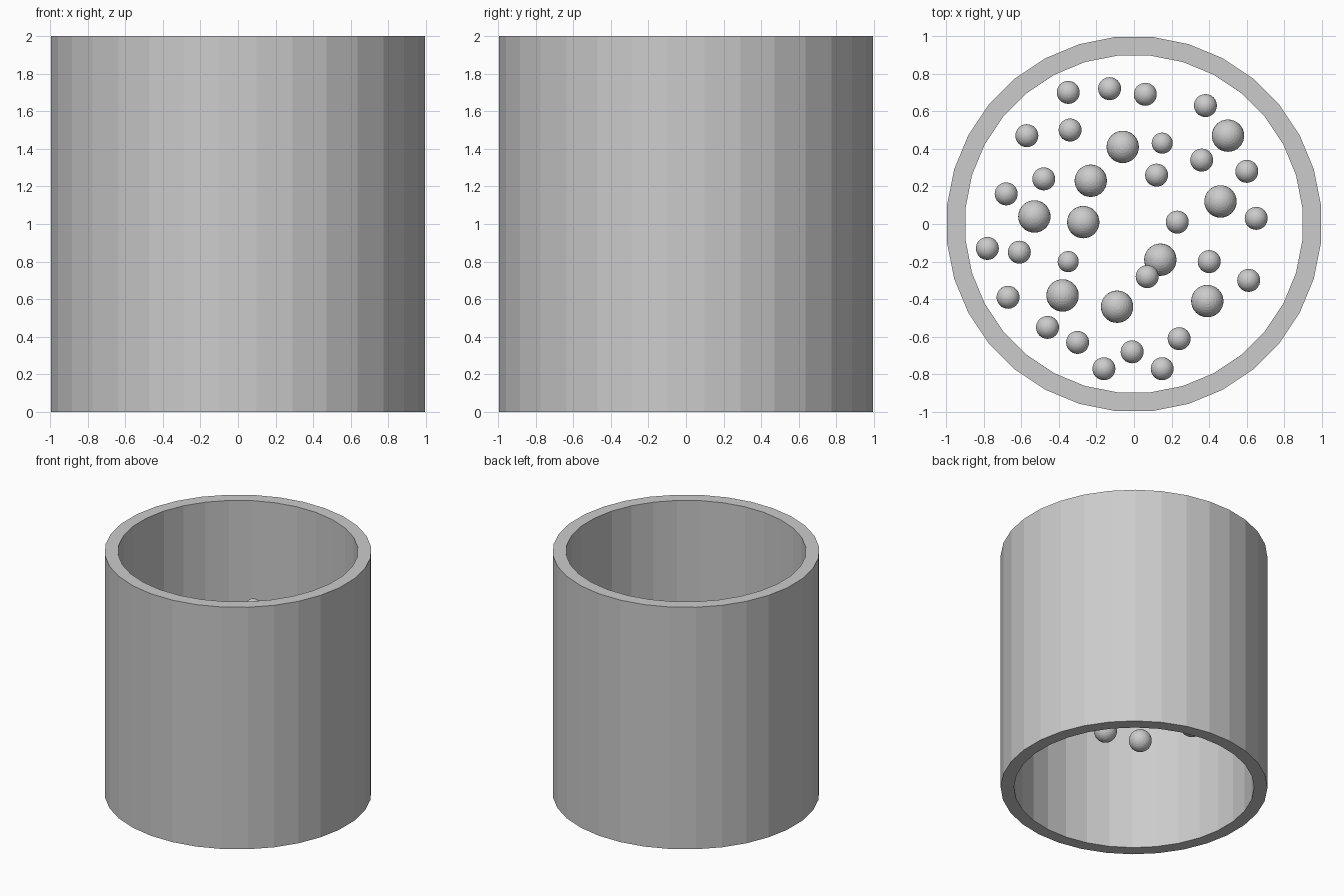
import bpy, bmesh, math

if "Cube" in bpy.data.objects:
    bpy.data.objects.remove(bpy.data.objects["Cube"])

grey = bpy.data.materials.new("plain_grey")
grey.diffuse_color = (0.6, 0.6, 0.6, 1)
grey.use_nodes = True
grey.node_tree.nodes["Principled BSDF"].inputs["Base Color"].default_value = grey.diffuse_color

SIDES = 32


def add_object(name, bm):
    mesh = bpy.data.meshes.new(name)
    bm.to_mesh(mesh)
    bm.free()
    mesh.materials.append(grey)
    obj = bpy.data.objects.new(name, mesh)
    bpy.context.collection.objects.link(obj)
    return obj


# Open tube wall: a rectangular section carried round 32 flat sides
bm = bmesh.new()
section = [(1.0, 0), (1.0, 2), (0.9, 2), (0.9, 0)]
rings = []
for i in range(SIDES):
    a = 2 * math.pi * (i + 0.5) / SIDES
    rings.append([bm.verts.new((r * math.cos(a), r * math.sin(a), z)) for r, z in section])
for i in range(SIDES):
    p, q = rings[i], rings[(i + 1) % SIDES]
    for j in range(4):
        k = (j + 1) % 4
        bm.faces.new((p[j], q[j], q[k], p[k]))
bmesh.ops.recalc_face_normals(bm, faces=bm.faces)
add_object("tube_wall", bm)


def add_beads(name, points, radius, height):
    for n, (x, y) in enumerate(points, 1):
        bm = bmesh.new()
        bmesh.ops.create_uvsphere(bm, u_segments=32, v_segments=16, radius=radius)
        add_object(f"{name}_{n}", bm).location = (x, y, height)


# Lower layer of large beads
add_beads("large_bead", [
    (-.06, .41), (.50, .47), (-.23, .23), (.46, .12), (-.53, .04),
    (-.27, .01), (.14, -.19), (-.38, -.38), (-.09, -.44), (.39, -.41),
], 0.086, 0.715)

# Upper layer of small beads
add_beads("small_bead", [
    (-.35, .70), (-.13, .72), (.06, .69), (.38, .63), (-.57, .47),
    (-.34, .50), (.36, .34), (.60, .28), (.12, .26), (-.48, .24),
    (-.68, .16), (.23, .01), (.65, .03), (-.78, -.13), (-.61, -.15),
    (.07, -.28), (.40, -.20), (.61, -.30), (-.67, -.39), (-.46, -.55),
    (-.30, -.63), (-.01, -.68), (-.16, -.77), (.15, -.77), (.24, -.61),
], 0.061, 1.18)
add_beads("smallest_bead", [(.15, .43), (-.35, -.20)], 0.056, 1.18)
